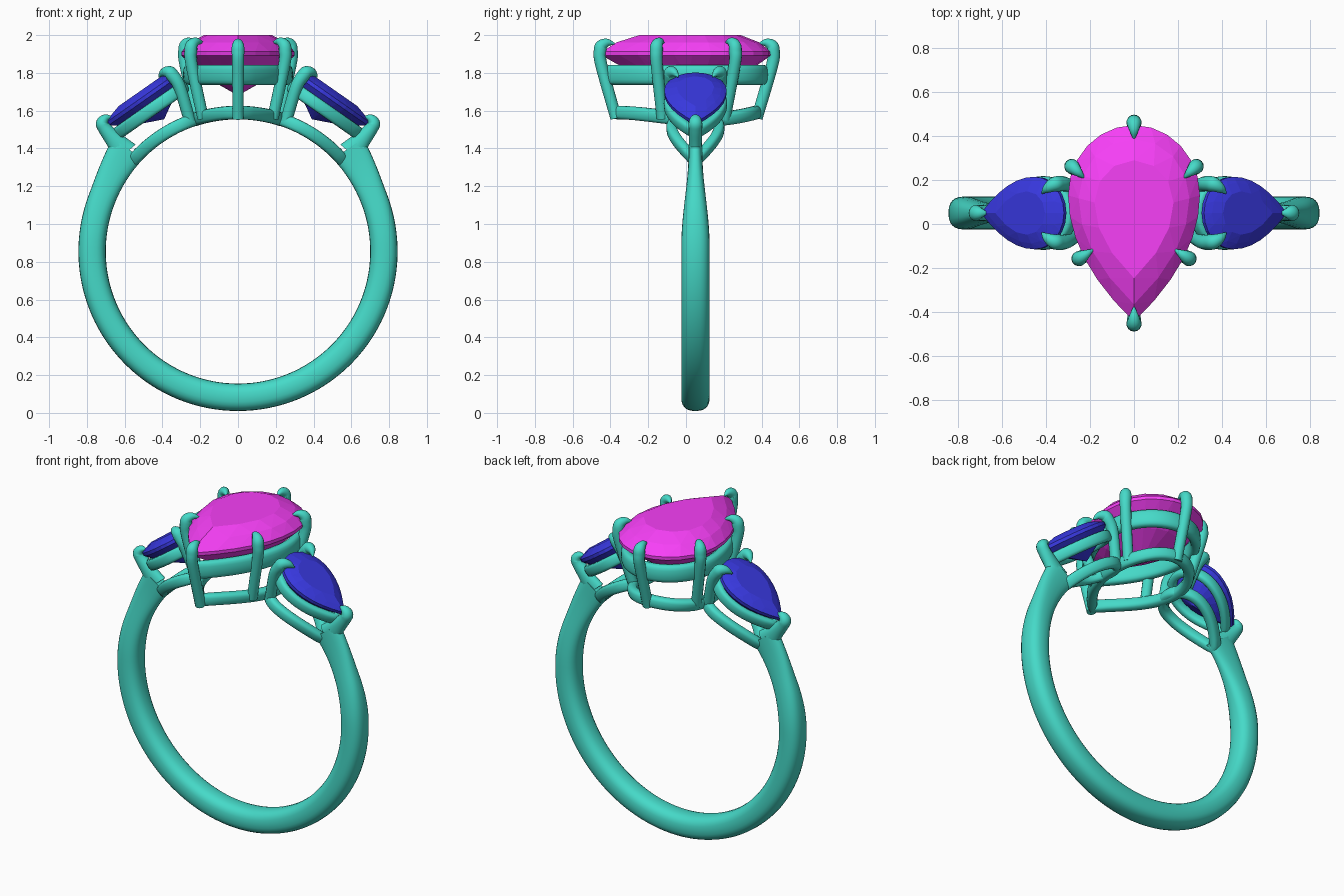
import bpy, bmesh, math
from mathutils import Vector, Matrix

if "Cube" in bpy.data.objects:
    bpy.data.objects.remove(bpy.data.objects["Cube"])

RC, RY = 0.855, 0.05          # ring centre height and depth


def material(name, rgb):
    m = bpy.data.materials.new(name)
    m.diffuse_color = (*rgb, 1)
    m.use_nodes = True
    m.node_tree.nodes["Principled BSDF"].inputs["Base Color"].default_value = m.diffuse_color
    return m


METAL = material("metal", (0.06, 0.70, 0.58))
PINK = material("pink_gem", (0.93, 0.05, 0.93))
BLUE = material("blue_gem", (0.04, 0.04, 0.75))


def finish(name, bm, mat, smooth, mirror):
    bmesh.ops.recalc_face_normals(bm, faces=bm.faces)
    me = bpy.data.meshes.new(name)
    bm.to_mesh(me)
    bm.free()
    me.materials.append(mat)
    ob = bpy.data.objects.new(name, me)
    bpy.context.collection.objects.link(ob)
    if smooth:
        bpy.ops.object.select_all(action='DESELECT')
        ob.select_set(True)
        bpy.context.view_layer.objects.active = ob
        bpy.ops.object.shade_smooth_by_angle(angle=math.radians(50))
    if mirror:
        ob.modifiers.new("mirror", 'MIRROR').use_mirror_merge = False
    return ob


def sweep(name, rows, up, closed=False, power=2.0, mirror=False, n=16):
    """Sweep a (super)elliptic section along rows of (x, y, z, half width, half height)."""
    bm = bmesh.new()
    rings, cnt = [], len(rows)
    P = [Vector(r[:3]) for r in rows]
    for i, r in enumerate(rows):
        a = P[(i - 1) % cnt] if closed else P[max(i - 1, 0)]
        b = P[(i + 1) % cnt] if closed else P[min(i + 1, cnt - 1)]
        t = (b - a).normalized()
        u = Vector(up(P[i]) if callable(up) else up)
        side = t.cross(u).normalized()
        u = side.cross(t)
        ring = []
        for k in range(n):
            c, s = math.cos(2 * math.pi * k / n), math.sin(2 * math.pi * k / n)
            c = math.copysign(abs(c) ** (2 / power), c)
            s = math.copysign(abs(s) ** (2 / power), s)
            ring.append(bm.verts.new(P[i] + side * c * r[3] + u * s * r[4]))
        rings.append(ring)
    for i in range(cnt if closed else cnt - 1):
        A, B = rings[i], rings[(i + 1) % cnt]
        for k in range(n):
            bm.faces.new((A[k], A[(k + 1) % n], B[(k + 1) % n], B[k]))
    if not closed:
        bm.faces.new(rings[0])
        bm.faces.new(rings[-1])
    return finish(name, bm, METAL, True, mirror)


def smooth_rows(rows, k=5):
    """Catmull-Rom resampling of a path together with its sizes."""
    out = []
    for i in range(len(rows) - 1):
        q = [rows[max(i - 1, 0)], rows[i], rows[i + 1], rows[min(i + 2, len(rows) - 1)]]
        for j in range(k):
            t = j / k
            out.append([0.5 * (2 * b + (c - a) * t + (2 * a - 5 * b + 4 * c - d) * t * t
                               + (3 * b - a - 3 * c + d) * t ** 3) for a, b, c, d in zip(*q)])
    out.append(list(rows[-1]))
    return out


def pear(k, sx=1.0, sy=1.0):
    """Pear outline, k segments per quarter, point at -y, round end at +y."""
    half = [(0.30 * math.sin(math.pi / 2 * i / k), 0.13 + 0.32 * math.cos(math.pi / 2 * i / k))
            for i in range(k)]
    half += [(0.30 * (1 - (i / k) ** 2), 0.13 - 0.575 * i / k) for i in range(k + 1)]
    pts = half + [(-x, y) for x, y in half[-2:0:-1]]
    return [(x * sx, y * sy) for x, y in pts]


def gem(name, M, sx, sy, crown, depth, mat, mirror=False):
    bm = bmesh.new()
    layers = [(6, 1, -0.008), (6, 1, 0.012), (4, 0.84, crown * 0.62), (3, 0.6, crown),
              (4, 0.62, -depth * 0.52)]
    for k, s, z in layers:
        for x, y in pear(k):
            bm.verts.new(M @ Vector((x * s * sx, (0.05 + (y - 0.05) * s) * sy, z)))
    bm.verts.new(M @ Vector((0, 0.06 * sy, -depth)))
    hull = bmesh.ops.convex_hull(bm, input=bm.verts)
    bmesh.ops.delete(bm, geom=[v for v in hull["geom_interior"] if isinstance(v, bmesh.types.BMVert)],
                     context='VERTS')
    bmesh.ops.dissolve_limit(bm, angle_limit=0.01, verts=bm.verts, edges=bm.edges)
    return finish(name, bm, mat, False, mirror)


def prong(name, M, x, y, base, r, mirror=False, crown=0.06):
    """Claw rising from base, passing outside the girdle and hooking over the gem."""
    d = Vector((x, y, 0)).normalized()
    p = Vector((x, y, 0))
    locs = [(p + d * 0.008 - Vector((0, 0, 0.06)), r), (p + d * 0.014 + Vector((0, 0, 0.015)), r * 1.08),
            (p + d * 0.006 + Vector((0, 0, crown * 0.75)), r * 1.0),
            (p - d * 0.025 + Vector((0, 0, crown)), r * 0.65),
            (p - d * 0.062 + Vector((0, 0, crown * 0.9)), r * 0.12)]
    rows = [(*base, r * 0.95, r * 0.95)] + [(*(M @ l), s, s) for l, s in locs]
    up = M.to_3x3() @ Vector((-d.y, d.x, 0))
    sweep(name, smooth_rows(rows), up, mirror=mirror, n=14)


def on_finger(x, r=0.735):
    return RC + math.sqrt(r * r - x * x)


def radial(p):
    return (p.x, 0, p.z - RC)


# Shank: tapered band, open at the top, flaring into the shoulders
rows = []
for i in range(97):
    a = -133 + 266 * i / 96
    f = min(max((abs(a) - 92) / 38, 0), 1)
    f = f * f * (3 - 2 * f)
    g = max((abs(a) - 112) / 21, 0) ** 1.6
    T = 0.145 + 0.05 * g
    r, t = 0.70 + T / 2, math.radians(a)
    rows.append((r * math.sin(t), RY, RC - r * math.cos(t), T / 2, 0.075 - 0.038 * f))
sweep("shank", rows, (0, 1, 0), power=2.5, n=24)

# Shoulder claws holding the points of the side gems
sweep("shoulder_prong", smooth_rows([
    (0.595, RY, 1.375, 0.07, 0.034), (0.655, RY, 1.445, 0.048, 0.035),
    (0.705, RY, 1.505, 0.036, 0.036), (0.718, RY, 1.535, 0.034, 0.036),
    (0.700, RY, 1.560, 0.022, 0.026), (0.668, RY, 1.568, 0.004, 0.004)]), (0, 1, 0), mirror=True)

# Centre gem and its basket
MC = Matrix.Translation((0, 0, 1.90))
gem("centre_gem", MC, 1, 1, 0.10, 0.22, PINK)
sweep("centre_upper_rail", [(x, y, 1.79, 0.03, 0.053) for x, y in pear(14, 0.87, 0.90)],
      (0, 0, 1), closed=True, power=2.8)
sweep("centre_lower_rail", [(x, y, on_finger(x), 0.03, 0.036) for x, y in pear(14, 0.76, 0.82)],
      radial, closed=True, power=2.8)
prong("back_prong", MC, 0, 0.448, (0, 0.375, 1.56), 0.032)
prong("front_prong", MC, 0, -0.44, (0, -0.37, 1.56), 0.032)
prong("round_end_prong", MC, 0.272, 0.252, (0.215, 0.205, 1.555), 0.032, True, 0.066)
prong("point_end_prong", MC, 0.238, -0.15, (0.185, -0.125, 1.56), 0.032, True, 0.066)

# Side gems, tilted outwards, with their own two-rail baskets
Y = Vector((-0.82, 0, 0.572)).normalized()
Z = Vector((0.572, 0, 0.82)).normalized()
X = Y.cross(Z)
MS = Matrix.Translation((0.502, RY, 1.66)) @ Matrix((X, Y, Z)).transposed().to_4x4()
gem("side_gem", MS, 0.55, 0.514, 0.045, 0.15, BLUE, True)
sweep("side_upper_rail", [(*(MS @ Vector((x, y, -0.07))), 0.024, 0.034)
                          for x, y in pear(12, 0.48, 0.47)], Z, closed=True, power=2.8, mirror=True)
sweep("side_lower_rail", [(0.385 - y, RY + x, on_finger(0.385 - y), 0.028, 0.034)
                          for x, y in pear(12, 0.42, 0.39)], radial, closed=True, power=2.8, mirror=True)
for s, label in ((1, "back"), (-1, "front")):
    prong("side_prong_" + label, MS, 0.125 * s, 0.188, (0.255, RY + 0.095 * s, 1.545), 0.033, True, 0.055)
